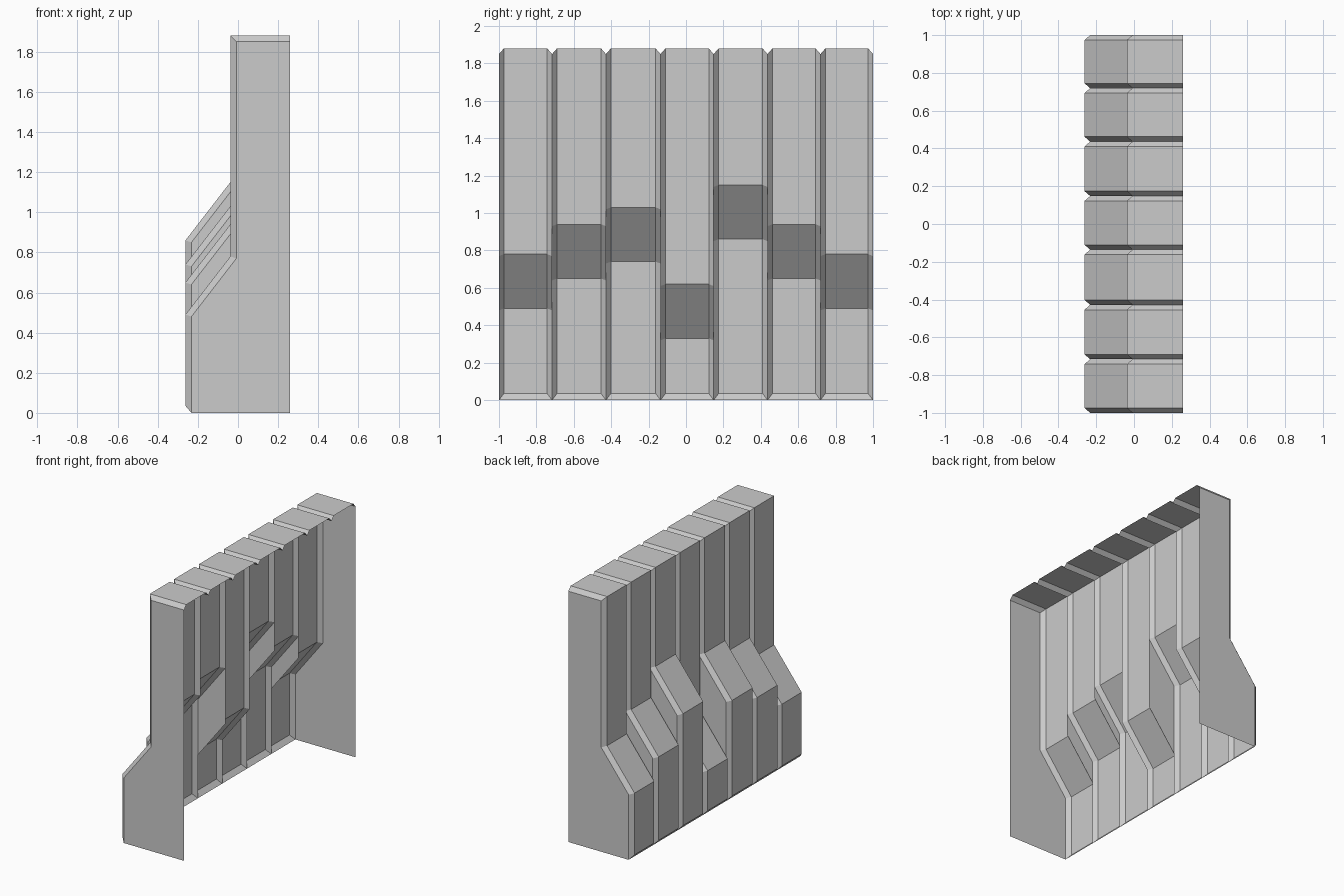
import bpy
import bmesh

if "Cube" in bpy.data.objects:
    bpy.data.objects.remove(bpy.data.objects["Cube"])

EDGES = [-1.0, -0.716, -0.428, -0.136, 0.148, 0.436, 0.719, 1.0]  # panel borders in y
STEPS = [0.49, 0.65, 0.74, 0.33, 0.86, 0.65, 0.49]                # height where each slope starts
BACK, TOP, RISE = 0.26, 1.88, 0.29
BEVEL_Y, BEVEL = 0.026, 0.03


def face_profile(s):
    """Raised front outline in x, z."""
    return [(-0.232, 0), (-0.262, 0.035), (-0.262, s), (-0.038, s + RISE),
            (-0.038, TOP), (BACK, TOP)]


def side_profile(s):
    """Recessed outline at the groove between panels."""
    s -= 0.01
    return [(-0.232, 0), (-0.232, 0), (-0.232, s), (-0.008, s + RISE),
            (-0.008, TOP - BEVEL), (BACK, TOP - BEVEL)]


def make_object(name, faces):
    bm = bmesh.new()
    for f in faces:
        bm.faces.new([bm.verts.new(p) for p in f])
    bmesh.ops.remove_doubles(bm, verts=bm.verts, dist=1e-4)
    mesh = bpy.data.meshes.new(name)
    bm.to_mesh(mesh)
    bm.free()
    obj = bpy.data.objects.new(name, mesh)
    bpy.context.collection.objects.link(obj)
    return obj


# Stepped panels, each with a bevelled border
for i, s in enumerate(STEPS):
    y0, y1 = EDGES[i], EDGES[i + 1]
    f, g = face_profile(s), side_profile(s)
    rows = [(y0, g), (y0 + BEVEL_Y, f), (y1 - BEVEL_Y, f), (y1, g)]
    # the bottom bevel widens to the full panel width
    grid = [[(x, y, z) for x, z in p] for y, p in rows]
    grid[1][0], grid[2][0] = grid[0][0], grid[3][0]
    faces = []
    for a, b in zip(grid, grid[1:]):
        for j in range(5):
            quad = list(dict.fromkeys([a[j], a[j + 1], b[j + 1], b[j]]))
            if len(quad) > 2:
                faces.append(quad)
    make_object(f"panel_{i + 1}", faces)

# Infill between neighbouring slopes of different height
for i in range(6):
    lo, hi = sorted(STEPS[i:i + 2])
    if hi > lo:
        a, b = side_profile(lo), side_profile(hi)
        y = EDGES[i + 1]
        quad = [(x, y, z) for x, z in (a[2], a[3], b[3], b[2])]
        if STEPS[i] < STEPS[i + 1]:
            quad.reverse()
        make_object(f"step_side_{i + 1}", [quad])

# End walls; the back and underside stay open
for name, y, s in (("end_wall_front", -1, STEPS[0]), ("end_wall_rear", 1, STEPS[-1])):
    outline = [(x, y, z) for x, z in side_profile(s)[1:]] + [(BACK, y, 0)]
    if y < 0:
        outline.reverse()
    make_object(name, [outline])
